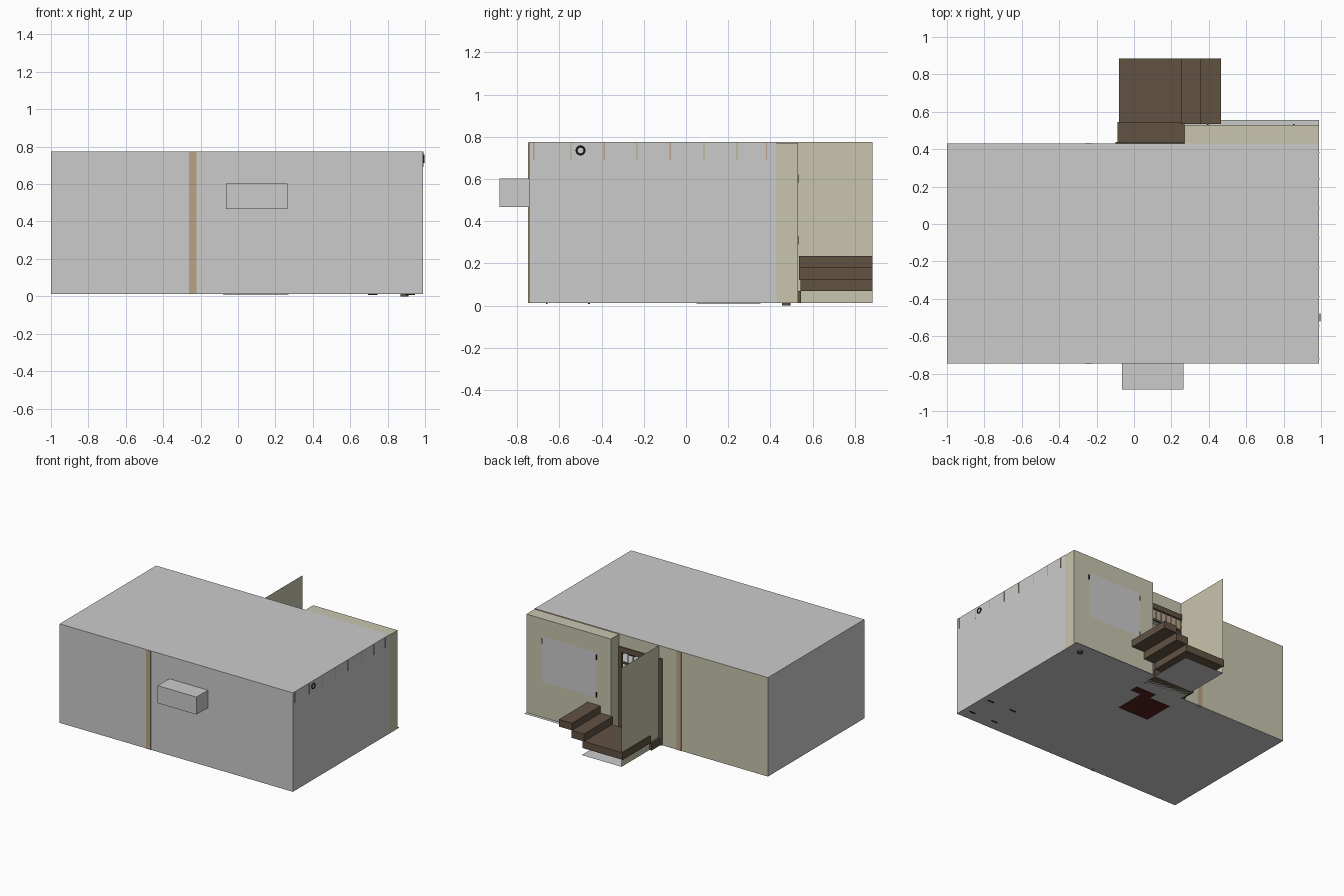
import bpy, bmesh, math
from mathutils import Vector

if "Cube" in bpy.data.objects:
    bpy.data.objects.remove(bpy.data.objects["Cube"])


def material(name, rgb):
    m = bpy.data.materials.new(name)
    m.diffuse_color = (*rgb, 1)
    m.use_nodes = True
    m.node_tree.nodes["Principled BSDF"].inputs["Base Color"].default_value = m.diffuse_color
    return m


CREAM = material("cream_plaster", (0.58, 0.56, 0.42))
BROWN = material("dark_wood", (0.12, 0.085, 0.055))
TAN = material("tan_wood", (0.48, 0.37, 0.24))
RED = material("dark_red", (0.10, 0.015, 0.015))
BLACK = material("black_metal", (0.02, 0.02, 0.02))


def finish(bm, name, mat):
    me = bpy.data.meshes.new(name)
    bm.to_mesh(me)
    bm.free()
    ob = bpy.data.objects.new(name, me)
    bpy.context.collection.objects.link(ob)
    if mat:
        me.materials.append(mat)
    return ob


def box(name, x, y, z, mat=None):
    bm = bmesh.new()
    bmesh.ops.create_cube(bm, size=1)
    for v in bm.verts:
        v.co = Vector([r[0] if c < 0 else r[1] for r, c in zip((x, y, z), v.co)])
    return finish(bm, name, mat)


def sheet(name, origin, u, v, mat=None):
    """Flat rectangle spanned by u and v; its normal is u x v."""
    o, u, v = Vector(origin), Vector(u), Vector(v)
    bm = bmesh.new()
    bm.faces.new([bm.verts.new(p) for p in (o, o + u, o + u + v, o + v)])
    return finish(bm, name, mat)


def ring(name, loc, radius, thick, rot=(0, 0, 0), mat=BLACK):
    bpy.ops.mesh.primitive_torus_add(location=loc, rotation=rot, major_radius=radius,
                                     minor_radius=thick, major_segments=20, minor_segments=6)
    ob = bpy.context.object
    ob.name = name
    ob.data.materials.append(mat)
    bpy.ops.object.shade_smooth_by_angle()


# Main dimensions
L, R, F, B = -1.0, 0.99, -0.745, 0.43
Z0, Z1 = 0.012, 0.775
H = Z1 - Z0
DL, DR = -0.07, 0.27          # doorway
BAY, PORCH = 0.53, 0.885

# Floors and ceiling
sheet("room_floor", (L, F, Z0), (R - L, 0, 0), (0, B - F, 0))
sheet("bay_floor", (DR, B, Z0), (R - DR, 0, 0), (0, 0.555 - B, 0))
sheet("porch_floor", (DL, B, Z0), (DR - DL, 0, 0), (0, PORCH - B, 0))
sheet("ceiling", (L, F, Z1), (R - L, 0, 0), (0, B - F, 0))

# Front wall, left around the niche opening, and the side walls
NX0, NX1, NZ0, NZ1, NY = -0.065, 0.265, 0.467, 0.602, -0.885
sheet("front_wall_left", (L, F, Z0), (NX0 - L, 0, 0), (0, 0, H))
sheet("front_wall_right", (NX1, F, Z0), (R - NX1, 0, 0), (0, 0, H))
sheet("front_wall_below", (NX0, F, Z0), (NX1 - NX0, 0, 0), (0, 0, NZ0 - Z0))
sheet("front_wall_above", (NX0, F, NZ1), (NX1 - NX0, 0, 0), (0, 0, Z1 - NZ1))
sheet("right_wall", (R, F, Z0), (0, B - F, 0), (0, 0, H))
sheet("left_wall", (L, B, Z0), (0, F - B, 0), (0, 0, H))

# Wall niche projecting from the front
D, W, T = F - NY, NX1 - NX0, NZ1 - NZ0
sheet("niche_back", (NX0, NY, NZ0), (W, 0, 0), (0, 0, T))
sheet("niche_top", (NX0, NY, NZ1), (W, 0, 0), (0, D, 0))
sheet("niche_bottom", (NX0, F, NZ0), (W, 0, 0), (0, -D, 0))
sheet("niche_right", (NX1, NY, NZ0), (0, D, 0), (0, 0, T))
sheet("niche_left", (NX0, F, NZ0), (0, -D, 0), (0, 0, T))

# Back wall, over-door wall and porch side wall
sheet("back_wall", (DL, B, Z0), (L - DL, 0, 0), (0, 0, H), CREAM)
sheet("over_door_wall", (DR, B, 0.66), (DL - DR, 0, 0), (0, 0, Z1 - 0.66), CREAM)
sheet("porch_wall", (DL, PORCH, Z0), (0, B - PORCH, 0), (0, 0, H), CREAM)

# Bay with window
sheet("bay_right", (R, B, Z0), (0, BAY - B, 0), (0, 0, H - 0.004), CREAM)
sheet("bay_left", (DR, BAY, Z0), (0, B - BAY, 0), (0, 0, H - 0.004), CREAM)
sheet("bay_top", (DR, B, Z1 - 0.004), (R - DR, 0, 0), (0, BAY - B, 0), CREAM)
sheet("bay_back", (R, BAY, Z0), (DR - R, 0, 0), (0, 0, H - 0.004), CREAM)
sheet("window_pane", (0.855, BAY + 0.002, 0.287), (-0.462, 0, 0), (0, 0, 0.35))
for i, (x, z) in enumerate(((0.393, 0.60), (0.393, 0.31), (0.855, 0.60))):
    box(f"window_hinge_{i}", (x - 0.004, x + 0.004), (BAY, BAY + 0.004), (z - 0.02, z + 0.02), BLACK)

# Door frame with slatted transom
box("door_post_left", (-0.1, DL), (B - 0.01, B + 0.008), (Z0, 0.68), BROWN)
box("door_post_right", (DR - 0.025, DR), (B - 0.01, B + 0.005), (Z0, 0.66), BROWN)
box("door_lintel", (-0.1, DR), (B - 0.01, B + 0.008), (0.64, 0.68), BROWN)
box("transom_rail", (DL, DR), (B - 0.01, B), (0.55, 0.565), BROWN)
for i in range(6):
    x = DL + 0.04 + i * 0.045
    box(f"transom_bar_{i}", (x, x + 0.006), (B - 0.008, B - 0.002), (0.565, 0.64))

# Stairs: threshold, landing, two steps rising to the right
box("threshold_step", (-0.087, DR), (B, 0.545), (Z0, 0.068), BROWN)
box("landing", (-0.08, 0.265), (0.543, PORCH), (0.068, 0.122), BROWN)
box("middle_step", (0.25, 0.357), (0.535, PORCH), (0.122, 0.18), BROWN)
box("top_step", (0.353, 0.465), (0.535, PORCH), (0.18, 0.235), BROWN)

# Timber posts in front and back walls with a tie beam, and ceiling joists
PX = (-0.262, -0.222)
box("front_post", PX, (F - 0.003, F + 0.03), (Z0, Z1 - 0.002), TAN)
box("back_post", PX, (B - 0.03, B + 0.003), (Z0, Z1 - 0.002), TAN)
box("tie_beam", PX, (F + 0.03, B - 0.03), (0.72, Z1 - 0.002), TAN)
for i, y in enumerate((-0.722, -0.545, -0.388, -0.232, -0.075, 0.085, 0.242, 0.382)):
    box(f"joist_{i}", (PX[1], R + 0.002), (y - 0.003, y + 0.003), (0.69, Z1 - 0.002), TAN)

# Dark red mat on the floor
box("mat_main", (-0.08, 0.18), (0.05, 0.29), (0.009, 0.016), RED)
box("mat_return", (0.10, 0.27), (0.29, 0.352), (0.009, 0.016), RED)

# Small fittings that show through floor and right wall
ring("wall_ring", (R + 0.004, -0.5, 0.735), 0.019, 0.004, (0, math.pi / 2, 0))
bpy.ops.mesh.primitive_cylinder_add(vertices=16, radius=0.021, depth=0.02, location=(0.89, 0.475, 0.01))
foot = bpy.context.object
foot.name = "lamp_foot"
foot.data.materials.append(BROWN)
for i, (x, y) in enumerate(((0.72, -0.66), (0.92, -0.66), (0.72, -0.46), (0.92, -0.46))):
    box(f"seat_foot_{i}", (x - 0.025, x + 0.025), (y - 0.004, y + 0.004), (0.007, 0.02), BLACK)
